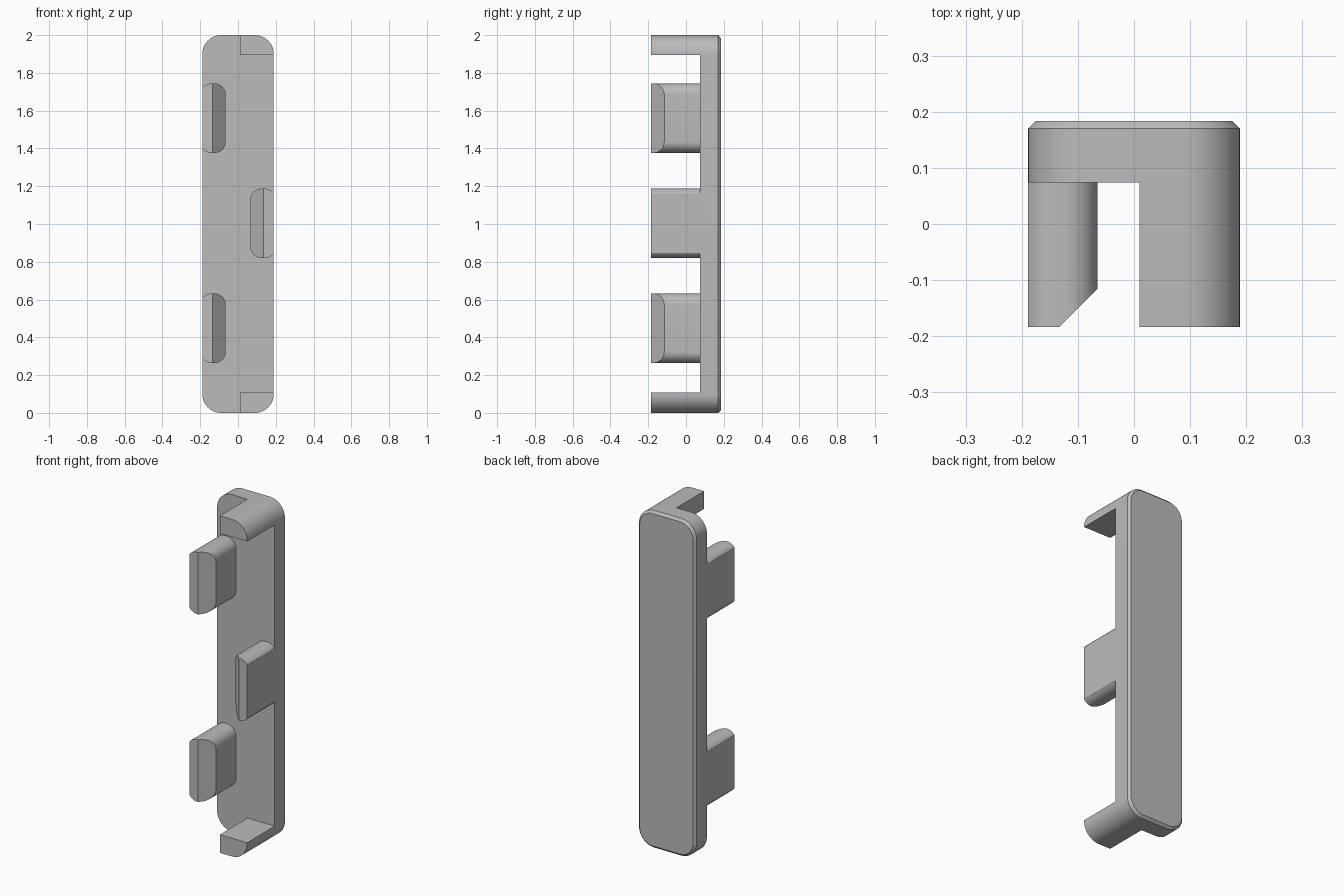
import bpy, bmesh, math
from mathutils import Vector

cube = bpy.data.objects.get("Cube")
if cube:
    bpy.data.objects.remove(cube, do_unlink=True)

grey = bpy.data.materials.new("plain_grey")
grey.use_nodes = True
colour = (0.5, 0.5, 0.5, 1)
grey.diffuse_color = colour
grey.node_tree.nodes["Principled BSDF"].inputs["Base Color"].default_value = colour

HALF_W, HEIGHT, CORNER = 0.189, 2.0, 0.1
FRONT, PLATE_FRONT, BACK, BEVEL = -0.184, 0.074, 0.184, 0.014


def outline(x0, x1, z0, z1, r, steps=12):
    """Rounded rectangle in the xz plane."""
    centres = [(x1 - r, z1 - r), (x0 + r, z1 - r), (x0 + r, z0 + r), (x1 - r, z0 + r)]
    points = []
    for quarter, (cx, cz) in enumerate(centres):
        for i in range(steps + 1):
            a = math.pi / 2 * (quarter + i / steps)
            points.append((cx + r * math.cos(a), cz + r * math.sin(a)))
    return points


def loft(sections):
    """Join outlines placed at successive y positions into a closed solid."""
    bm = bmesh.new()
    rings = [[bm.verts.new((x, y, z)) for x, z in pts] for y, pts in sections]
    for a, b in zip(rings, rings[1:]):
        for i in range(len(a)):
            j = (i + 1) % len(a)
            bm.faces.new((a[i], a[j], b[j], b[i]))
    bm.faces.new(rings[0])
    bm.faces.new(rings[-1])
    return bm


def cut(bm, point, normal):
    """Remove everything on the normal side of a plane and cap the hole."""
    bmesh.ops.bisect_plane(bm, geom=bm.verts[:] + bm.edges[:] + bm.faces[:],
                           plane_co=Vector(point), plane_no=Vector(normal), clear_outer=True)
    bmesh.ops.holes_fill(bm, edges=[e for e in bm.edges if e.is_boundary])


def finish(bm, name):
    bmesh.ops.recalc_face_normals(bm, faces=bm.faces[:])
    mesh = bpy.data.meshes.new(name)
    bm.to_mesh(mesh)
    bm.free()
    mesh.materials.append(grey)
    obj = bpy.data.objects.new(name, mesh)
    bpy.context.collection.objects.link(obj)
    bpy.ops.object.select_all(action='DESELECT')
    obj.select_set(True)
    bpy.context.view_layer.objects.active = obj
    bpy.ops.object.shade_smooth_by_angle(angle=math.radians(30))


# Back plate with a chamfered rear rim
full = outline(-HALF_W, HALF_W, 0, HEIGHT, CORNER)
rim = outline(-HALF_W + BEVEL, HALF_W - BEVEL, BEVEL, HEIGHT - BEVEL, CORNER - BEVEL)
finish(loft([(PLATE_FRONT, full), (BACK - BEVEL, full), (BACK, rim)]), "back_plate")

# End brackets follow the rounded plate corners
for name, z, up in (("upper_bracket", 1.895, -1), ("lower_bracket", 0.108, 1)):
    bm = loft([(FRONT, full), (PLATE_FRONT, full)])
    cut(bm, (0.01, 0, 0), (-1, 0, 0))
    cut(bm, (0, 0, z), (0, 0, up))
    finish(bm, name)

# Clip tabs: trimmed flush with the plate side, bevelled on the inner front edge
for name, side, z in (("upper_right_tab", -1, 1.56), ("lower_right_tab", -1, 0.448),
                      ("middle_left_tab", 1, 1.004)):
    x0, x1 = sorted((side * 0.065, side * 0.2))
    pts = outline(x0, x1, z - 0.184, z + 0.184, 0.06)
    bm = loft([(FRONT, pts), (PLATE_FRONT, pts)])
    cut(bm, (side * HALF_W, 0, 0), (side, 0, 0))
    cut(bm, (side * 0.134, FRONT, 0), (-side, -1, 0))
    finish(bm, name)
